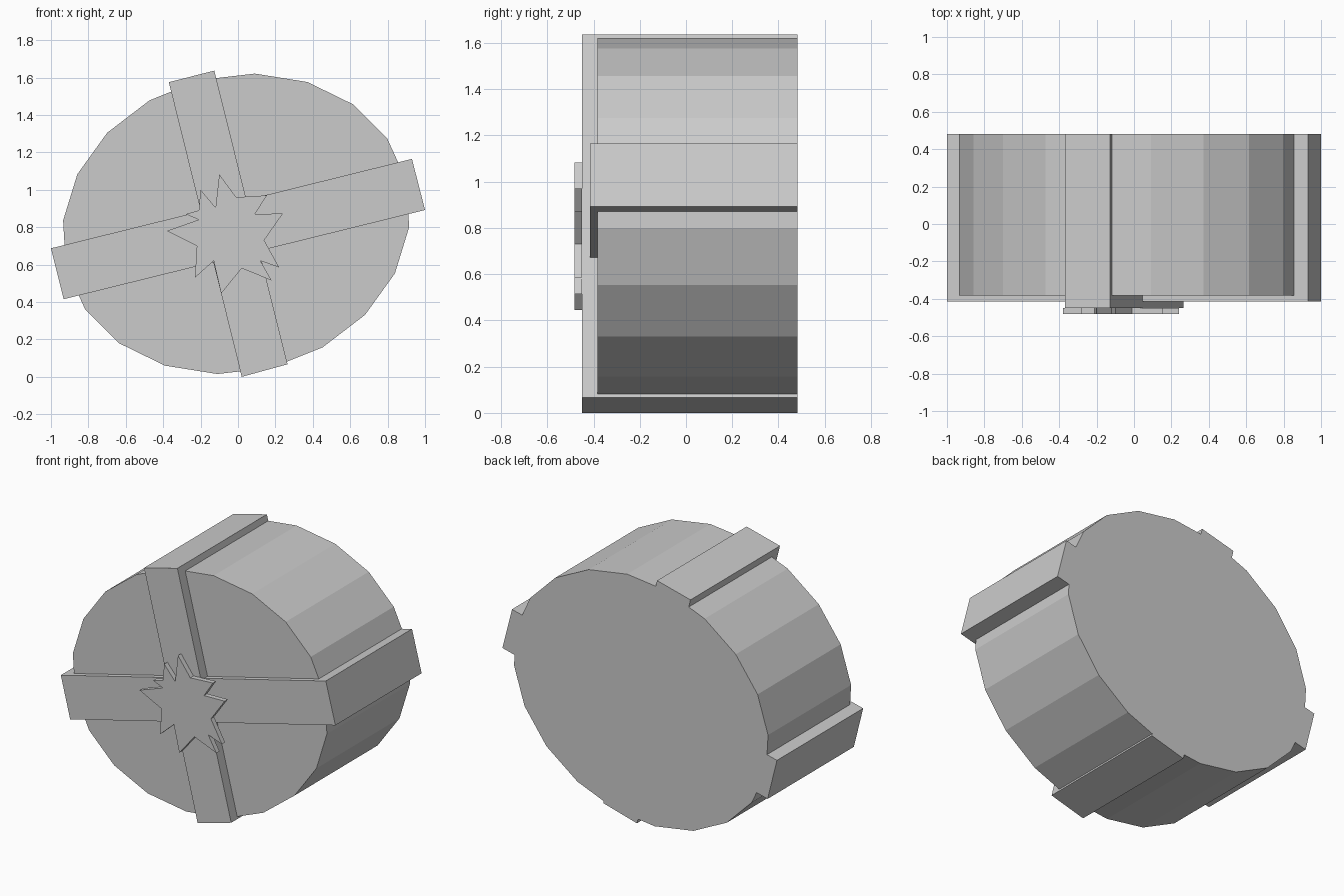
import bpy
import math

cube = bpy.data.objects.get("Cube")
if cube:
    bpy.data.objects.remove(cube, do_unlink=True)

# Single plain grey for every part
grey = bpy.data.materials.new("light_grey")
grey.use_nodes = True
colour = (0.6, 0.6, 0.6, 1.0)
grey.diffuse_color = colour
grey.node_tree.nodes["Principled BSDF"].inputs["Base Color"].default_value = colour

BACK = 0.482


def prism(name, outline, front, back):
    """Extrude a clockwise x-z outline along y, with flat faces."""
    count = len(outline)
    verts = [(x, y, z) for y in (front, back) for x, z in outline]
    faces = [tuple(reversed(range(count))), tuple(range(count, count * 2))]
    for i in range(count):
        j = (i + 1) % count
        faces.append((i, j, count + j, count + i))
    mesh = bpy.data.meshes.new(name)
    mesh.from_pydata(verts, [], faces)
    mesh.materials.append(grey)
    obj = bpy.data.objects.new(name, mesh)
    bpy.context.collection.objects.link(obj)
    return obj


# Twenty-sided, slightly tilted oval drum
centre_x, centre_z = -0.01, 0.818
sides = 20
drum = []
for k in range(sides):
    c = math.cos(math.tau * k / sides)
    s = math.sin(math.tau * k / sides)
    drum.append((centre_x + 0.1 * c + 0.925 * s,
                 centre_z + 0.803 * c - 0.018 * s))
prism("drum_body", drum, -0.382, BACK)

# Two crossing ribbon bands, the upright one standing proud of the other
prism("horizontal_ribbon",
      [(-1, 0.687), (0.93, 1.165), (1, 0.892), (-0.932, 0.415)],
      -0.415, BACK)
prism("upright_ribbon",
      [(-0.37, 1.575), (-0.127, 1.637), (0.265, 0.067), (0.02, 0)],
      -0.449, BACK)

# Irregular star bow where the ribbons cross
star = [(-0.1, 1.083), (-0.01, 0.96), (0.155, 0.97), (0.09, 0.87),
        (0.24, 0.873), (0.14, 0.73), (0.22, 0.585), (0.12, 0.62),
        (0.18, 0.515), (0.02, 0.58), (-0.09, 0.445), (-0.13, 0.62),
        (-0.23, 0.53), (-0.22, 0.7), (-0.38, 0.78), (-0.21, 0.84),
        (-0.28, 0.87), (-0.21, 0.89), (-0.2, 1), (-0.12, 0.905)]
prism("star_bow", star, -0.482, -0.449)
